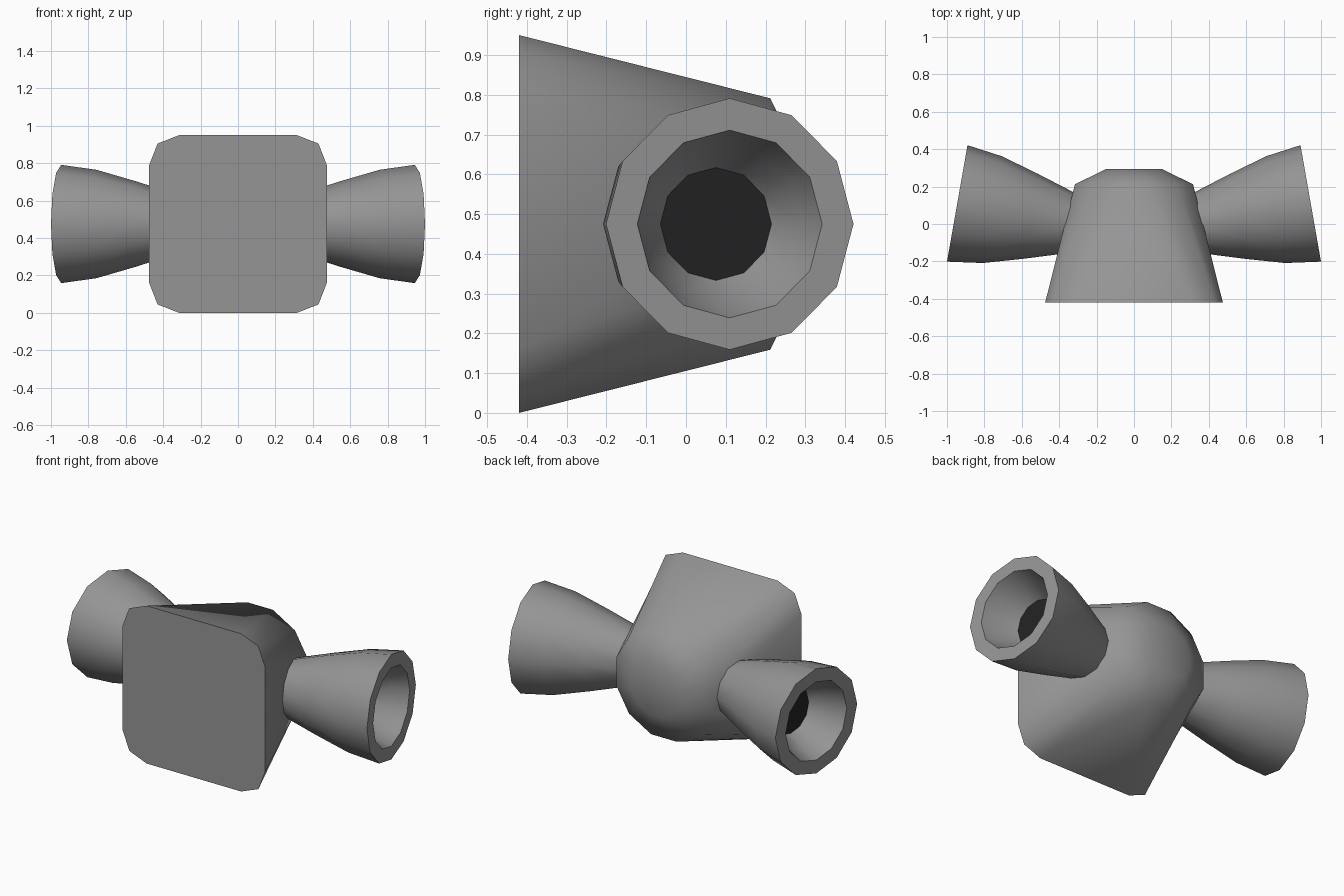
import bpy, bmesh, math
from mathutils import Vector

if "Cube" in bpy.data.objects:
    bpy.data.objects.remove(bpy.data.objects["Cube"])

N = 12
CZ = 0.475


def material(name, v):
    m = bpy.data.materials.new(name)
    m.diffuse_color = (v, v, v, 1)
    m.use_nodes = True
    m.node_tree.nodes["Principled BSDF"].inputs["Base Color"].default_value = m.diffuse_color
    return m


grey = material("grey metal", 0.30)
dark = material("dark opening", 0.016)


def loft(name, rings, mats, cap_first, cap_last, last_mat=0, sharp=()):
    """Skin a list of rings, smooth except at the sharp ring numbers."""
    bm = bmesh.new()
    loops = [[bm.verts.new(p) for p in r] for r in rings]
    for a, b in zip(loops, loops[1:]):
        for i in range(N):
            j = (i + 1) % N
            bm.faces.new((a[i], a[j], b[j], b[i])).smooth = True
    if cap_first:
        bm.faces.new(loops[0]).smooth = True
    if cap_last:
        f = bm.faces.new(loops[-1])
        f.smooth = True
        f.material_index = last_mat
    bmesh.ops.recalc_face_normals(bm, faces=bm.faces)
    for s in sharp:
        for i in range(N):
            e = bm.edges.get((loops[s][i], loops[s][(i + 1) % N]))
            e.smooth = False
    me = bpy.data.meshes.new(name)
    bm.to_mesh(me)
    bm.free()
    for m in mats:
        me.materials.append(m)
    ob = bpy.data.objects.new(name, me)
    bpy.context.collection.objects.link(ob)
    return ob


# Body: rounded square front lofted to a twelve-sided domed back
quarter = [(0.475, 0.315), (0.43, 0.43), (0.315, 0.475)]
front = []
for k in range(4):
    for x, z in quarter:
        for _ in range(k):
            x, z = -z, x
        front.append((x, -0.42, CZ + z))


def body_ring(y, apothem):
    r = apothem / math.cos(math.pi / N)
    return [(r * math.cos(a), y, CZ + r * math.sin(a))
            for a in (math.radians(15 + 30 * i) for i in range(N))]


loft("body", [front, body_ring(0.212, 0.316), body_ring(0.293, 0.152)],
     [grey], True, True, sharp=(0,))

# Nozzles: flared cups angled ten degrees backward, with a dark inner disc
profile = [(-0.64, 0.155), (-0.40, 0.23), (-0.19, 0.29), (0, 0.316),
           (0, 0.236), (-0.10, 0.20), (-0.20, 0.142)]
tilt = math.radians(10)
for side, name in ((1, "right_nozzle"), (-1, "left_nozzle")):
    axis = Vector((side * math.cos(tilt), math.sin(tilt), 0))
    across = Vector((-side * math.sin(tilt), math.cos(tilt), 0))
    mouth = Vector((side * 0.945, 0.11, CZ))
    rings = []
    for t, r in profile:
        rings.append([mouth + axis * t
                      + across * (r * math.cos(2 * math.pi * i / N))
                      + Vector((0, 0, r * math.sin(2 * math.pi * i / N)))
                      for i in range(N)])
    loft(name, rings, [grey, dark], True, True, last_mat=1, sharp=(0, 3, 4, 6))
